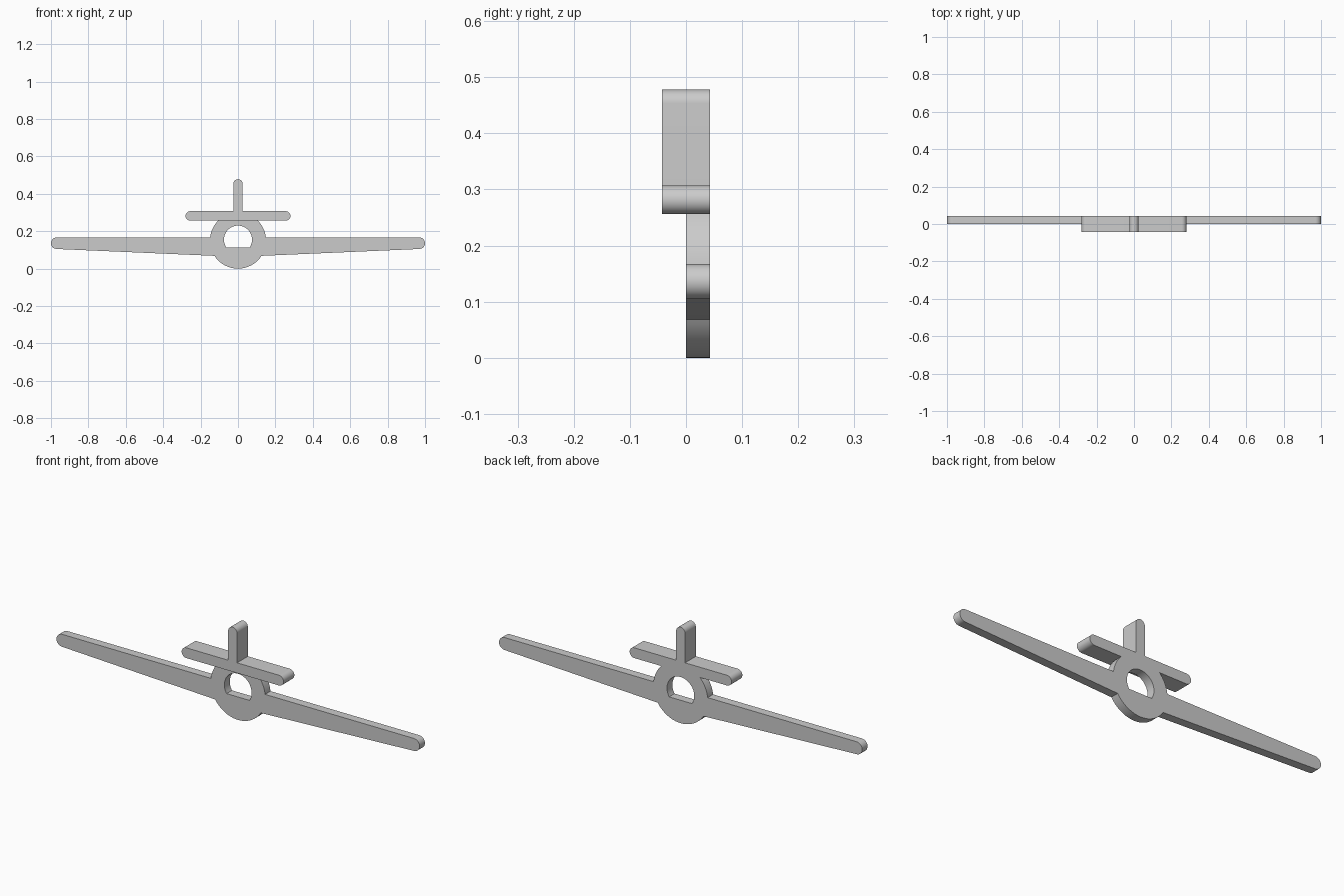
import bpy
import bmesh
from math import cos, sin, radians, pi
from mathutils import Matrix

if "Cube" in bpy.data.objects:
    bpy.data.objects.remove(bpy.data.objects["Cube"], do_unlink=True)

grey = bpy.data.materials.new("plain grey")
grey.use_nodes = True
grey.diffuse_color = (0.6, 0.6, 0.6, 1)
grey.node_tree.nodes["Principled BSDF"].inputs["Base Color"].default_value = (0.6, 0.6, 0.6, 1)


def arc(cx, cz, r, start, end, steps=16):
    """Points along an arc, angles in degrees."""
    angles = [radians(start + (end - start) * i / steps) for i in range(steps + 1)]
    return [(cx + r * cos(a), cz + r * sin(a)) for a in angles]


def mirrored(half):
    """Close a right-hand outline with its mirror image."""
    return half + [(-x, z) for x, z in reversed(half) if abs(x) > 1e-4]


def plate(name, outlines, front, back):
    """Filled front profile (further outlines are holes) with depth along y."""
    curve = bpy.data.curves.new(name, "CURVE")
    curve.dimensions = "2D"
    curve.fill_mode = "BOTH"
    curve.extrude = (back - front) / 2
    for outline in outlines:
        spline = curve.splines.new("POLY")
        spline.points.add(len(outline) - 1)
        for point, (x, z) in zip(spline.points, outline):
            point.co = (x, z, 0, 1)
        spline.use_cyclic_u = True
    obj = bpy.data.objects.new(name, curve)
    bpy.context.collection.objects.link(obj)
    bpy.ops.object.select_all(action="DESELECT")
    obj.select_set(True)
    bpy.context.view_layer.objects.active = obj
    bpy.ops.object.convert(target="MESH")
    obj = bpy.context.object

    # Weld caps to walls and stand the profile upright
    bm = bmesh.new()
    bm.from_mesh(obj.data)
    bmesh.ops.remove_doubles(bm, verts=bm.verts, dist=1e-5)
    bmesh.ops.dissolve_limit(bm, angle_limit=radians(0.1), verts=bm.verts, edges=bm.edges)
    upright = Matrix.Translation((0, (front + back) / 2, 0)) @ Matrix.Rotation(pi / 2, 4, "X")
    bm.transform(upright)
    bmesh.ops.recalc_face_normals(bm, faces=bm.faces)
    bm.to_mesh(obj.data)
    bm.free()
    obj.data.materials.clear()
    obj.data.materials.append(grey)
    bpy.ops.object.shade_smooth_by_angle(angle=radians(30))
    return obj


BACK = 0.0425

# Round body with tapered wings and a flat-bottomed round hole
body = mirrored(
    arc(0, 0.15, 0.15, -90, -33)
    + arc(0.969, 0.136, 0.031, -90, 90)
    + arc(0, 0.15, 0.15, 6.5, 45)
)
hole = arc(0, 0.155, 0.075, -33, 213, 40)
plate("body_and_wings", [body, hole], 0, BACK)

# Deeper tailplane with upright fin
tail = mirrored(
    [(0, 0.256)]
    + arc(0.255, 0.2815, 0.0255, -90, 90)
    + [(0.0245, 0.307)]
    + arc(0, 0.4535, 0.0245, 0, 90)
)
plate("tailplane_and_fin", [tail], -BACK, BACK)
